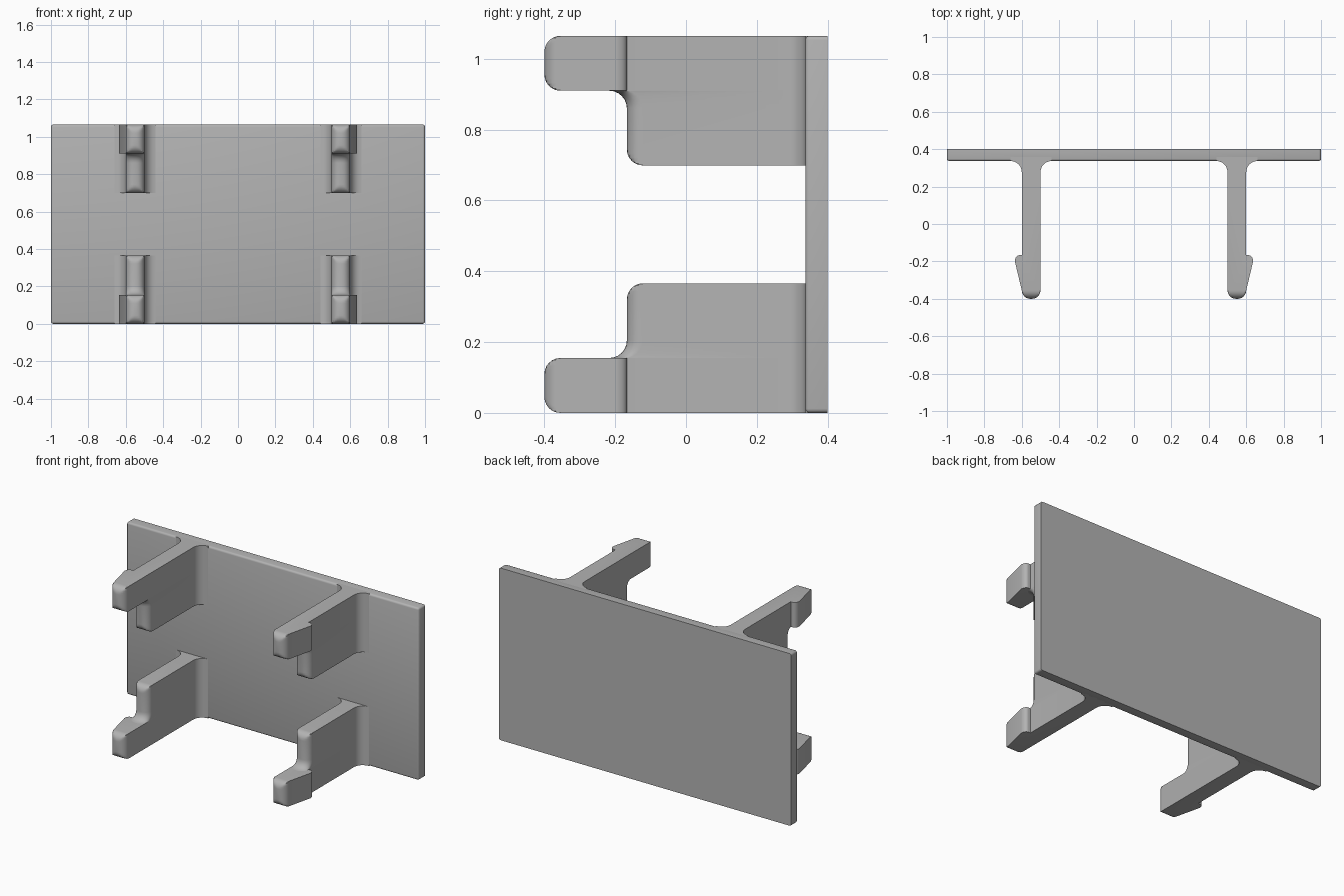
import bpy, bmesh
from math import sin, cos, pi, radians

cube = bpy.data.objects.get("Cube")
if cube:
    bpy.data.objects.remove(cube, do_unlink=True)

H, BACK, FACE = 1.065, 0.4, 0.337      # panel height, back and front planes
IN, OUT = 0.5, 0.6                     # inner and outer faces of a leg
STEP, TIP, ARM = -0.167, -0.4, 0.155   # leg front, arm tip, arm height
TOP, R, FIL, N = 0.366, 0.045, 0.06, 6
ANG = [i * pi / 2 / N for i in range(N + 1)]

grey = bpy.data.materials.new("grey plastic")
grey.use_nodes = True
grey.diffuse_color = (0.45, 0.45, 0.45, 1)
grey.node_tree.nodes["Principled BSDF"].inputs["Base Color"].default_value = (0.45, 0.45, 0.45, 1)


def finish(name, bm):
    bmesh.ops.recalc_face_normals(bm, faces=bm.faces)
    mesh = bpy.data.meshes.new(name)
    bm.to_mesh(mesh)
    bm.free()
    mesh.materials.append(grey)
    obj = bpy.data.objects.new(name, mesh)
    bpy.context.collection.objects.link(obj)
    bpy.ops.object.select_all(action='DESELECT')
    obj.select_set(True)
    bpy.context.view_layer.objects.active = obj
    bpy.ops.object.shade_smooth_by_angle(angle=radians(35))
    return obj


def section(front, hook):
    """Plan outline of a leg: root fillets, round nose and optional hook."""
    root = FACE - FIL
    outer = [(OUT + FIL, FACE + 0.02)]
    outer += [(OUT + FIL - FIL * sin(a), root + FIL * cos(a)) for a in ANG]
    if hook:
        outer.append((OUT, STEP))
        outer += [(0.615 + 0.022 * sin(a), STEP - 0.033 + 0.033 * cos(a)) for a in ANG]
    outer += [(OUT - R + R * cos(a), front + R - R * sin(a)) for a in ANG]
    inner = [(IN + R - R * sin(a), front + R - R * cos(a)) for a in ANG]
    inner += [(IN - FIL + FIL * cos(a), root + FIL * sin(a)) for a in ANG]
    return outer + inner + [(IN - FIL, FACE + 0.02)]


def loft(name, outline, rows):
    """Stack the outline over z; each row is (z, nose shift, nose limit)."""
    bm = bmesh.new()
    rings = []
    for z, shift, limit in rows:
        rings.append([bm.verts.new((x, max(y + (shift if y < 0 else 0), limit), z - H / 2))
                      for x, y in outline])
    for low, high in zip(rings, rings[1:]):
        for i in range(len(low)):
            j = (i + 1) % len(low)
            bm.faces.new((low[i], low[j], high[j], high[i]))
    bm.faces.new(rings[0][::-1])
    bm.faces.new(rings[-1])
    obj = finish(name, bm)
    obj.location.z = H / 2
    mirror = obj.modifiers.new("Mirror", 'MIRROR')
    mirror.use_axis = (True, False, True)
    mirror.use_clip = False
    mirror.use_mirror_merge = False
    return obj


# Long arms with outward hooks and rounded tips
rows = [(R - R * cos(a), 0, TIP + R - R * sin(a)) for a in ANG]
rows += [(ARM - z, s, f) for z, s, f in reversed(rows)]
loft("hooked_arms", section(TIP, True), rows)

# Leg webs: concave sweep above the arm, then a rounded upper corner
C = 0.05
rows = [(ARM + C - C * cos(a), C * sin(a) - C, TIP) for a in ANG]
rows += [(TOP - R + R * sin(a), 0, STEP + R - R * cos(a)) for a in ANG]
loft("leg_webs", section(STEP, False), rows)

# Panel with softened edges everywhere but round the back
bm = bmesh.new()
bmesh.ops.create_cube(bm, size=1)
for v in bm.verts:
    v.co = (v.co.x * 2, (FACE + BACK) / 2 + v.co.y * (BACK - FACE), (v.co.z + 0.5) * H)
edges = [e for e in bm.edges if min(v.co.y for v in e.verts) < BACK - 0.01]
bmesh.ops.bevel(bm, geom=edges, offset=0.012, segments=3, profile=0.5, affect='EDGES')
finish("back_panel", bm)
